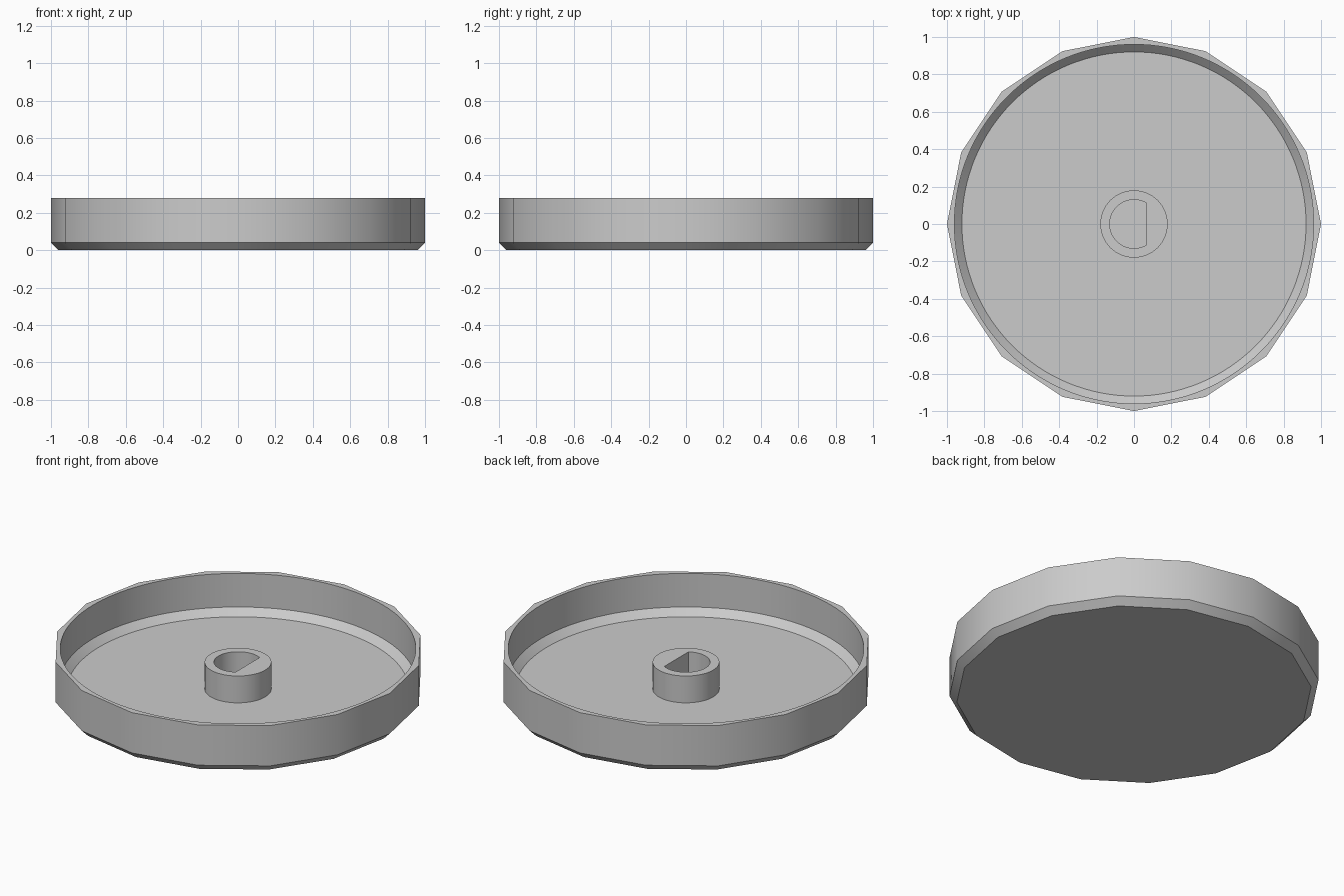
import bpy, bmesh
from math import radians, cos, sin, acos, tau

cube = bpy.data.objects.get("Cube")
if cube:
    bpy.data.objects.remove(cube)

grey = bpy.data.materials.new("plain grey")
grey.use_nodes = True
colour = (0.6, 0.6, 0.6, 1)
grey.diffuse_color = colour
grey.node_tree.nodes["Principled BSDF"].inputs["Base Color"].default_value = colour

FLOOR, RIM, HUB_TOP = 0.04, 0.28, 0.2


def circle(radius, sides):
    return [(radius * cos(tau * i / sides), radius * sin(tau * i / sides))
            for i in range(sides)]


def d_shape(radius, flat_x, steps=48):
    # Arc closed by a straight chord at flat_x
    start = acos(flat_x / radius)
    sweep = tau - 2 * start
    return [(radius * cos(start + sweep * i / steps), radius * sin(start + sweep * i / steps))
            for i in range(steps + 1)]


def ring(bm, outline, z):
    return [bm.verts.new((x, y, z)) for x, y in outline]


def skin(bm, a, b):
    # Quads between two rings with equal vertex counts
    for i in range(len(a)):
        j = (i + 1) % len(a)
        bm.faces.new((a[i], a[j], b[j], b[i]))


def annulus(bm, outer, inner):
    # Flat face between two loops with different vertex counts
    edges = [bm.edges.get((loop[i - 1], loop[i]))
             for loop in (outer, inner) for i in range(len(loop))]
    bmesh.ops.triangle_fill(bm, use_beauty=True, edges=edges, normal=(0, 0, 1))


def finish(bm, name):
    bmesh.ops.recalc_face_normals(bm, faces=bm.faces)
    mesh = bpy.data.meshes.new(name)
    bm.to_mesh(mesh)
    bm.free()
    mesh.materials.append(grey)
    obj = bpy.data.objects.new(name, mesh)
    bpy.context.collection.objects.link(obj)
    bpy.ops.object.select_all(action="DESELECT")
    obj.select_set(True)
    bpy.context.view_layer.objects.active = obj
    bpy.ops.object.shade_smooth_by_angle(angle=radians(30))


# Tray: sixteen-sided outside, round inside, chamfered at both bottoms
bm = bmesh.new()
outside = [ring(bm, circle(r, 16), z) for r, z in ((0.96, 0), (1, 0.04), (1, RIM))]
inside = [ring(bm, circle(r, 128), z)
          for r, z in ((0.96, RIM), (0.96, FLOOR + 0.04), (0.92, FLOOR))]
for rings in (outside, inside):
    for lower, upper in zip(rings, rings[1:]):
        skin(bm, lower, upper)
annulus(bm, outside[-1], inside[0])
bm.faces.new(outside[0])
bm.faces.new(inside[-1])
finish(bm, "tray")

# Hub: round post with a D-shaped shaft socket
bm = bmesh.new()
post = [ring(bm, circle(0.18, 64), z) for z in (FLOOR, HUB_TOP)]
socket = [ring(bm, d_shape(0.13, 0.063), z) for z in (FLOOR, HUB_TOP)]
skin(bm, *post)
skin(bm, *socket)
annulus(bm, post[1], socket[1])
annulus(bm, post[0], socket[0])
finish(bm, "shaft_hub")
